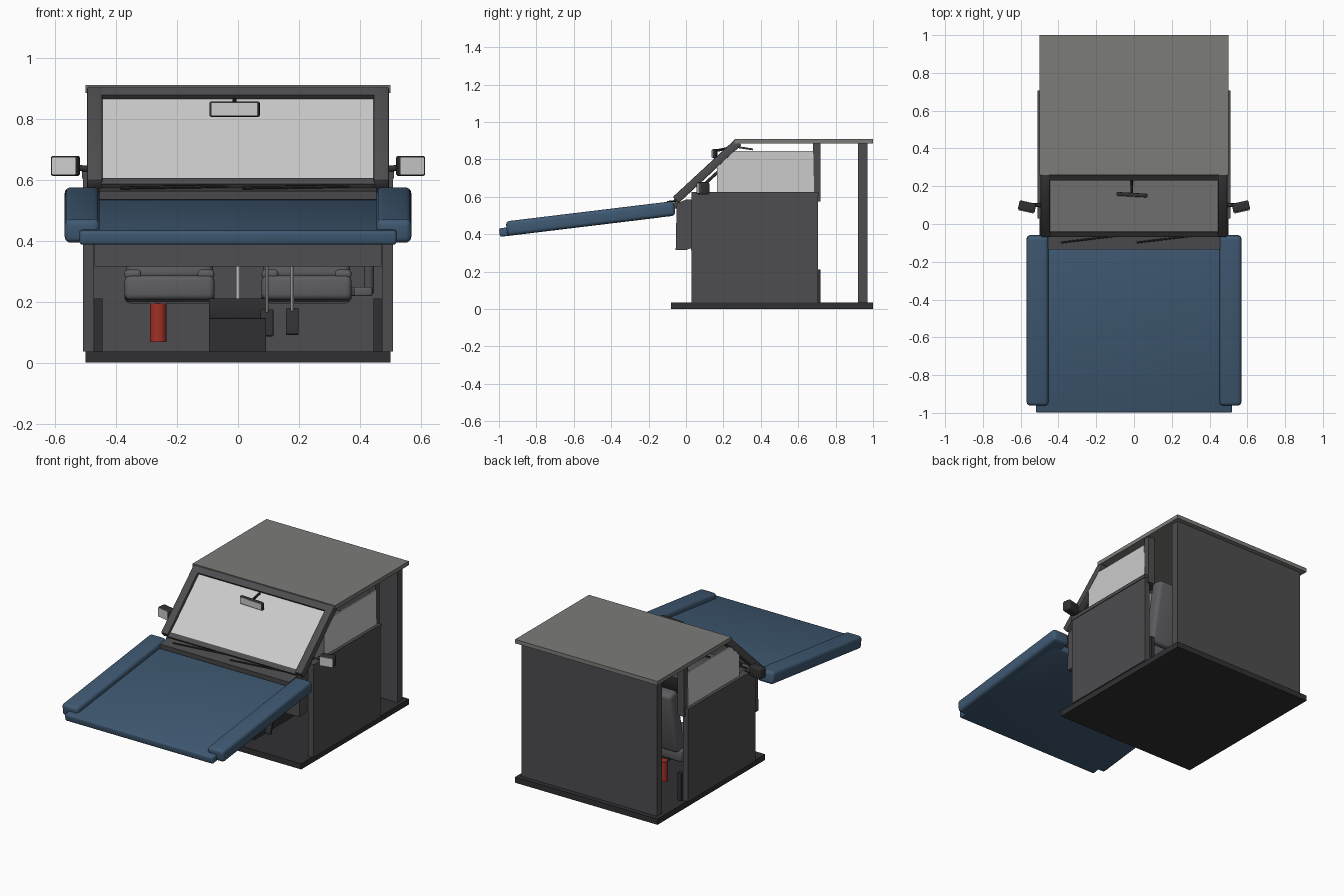
import bpy, bmesh, math
from mathutils import Vector, Matrix

if "Cube" in bpy.data.objects:
    bpy.data.objects.remove(bpy.data.objects["Cube"])

COLORS = {"blue": (0.05, 0.1, 0.17), "red": (0.35, 0.03, 0.02), "dark": (0.03, 0.03, 0.033),
          "grey": (0.075, 0.075, 0.08), "seat": (0.11, 0.11, 0.12), "roof": (0.2, 0.2, 0.19),
          "glass": (0.6, 0.6, 0.6)}
MATS = {}
for key, c in COLORS.items():
    MATS[key] = bpy.data.materials.new(key)
    MATS[key].diffuse_color = (*c, 1)


def finish(name, bm, mat):
    bmesh.ops.recalc_face_normals(bm, faces=bm.faces)
    me = bpy.data.meshes.new(name)
    bm.to_mesh(me)
    bm.free()
    me.materials.append(MATS[mat])
    for p in me.polygons:
        p.use_smooth = True
    me.set_sharp_from_angle(angle=math.radians(35))
    ob = bpy.data.objects.new(name, me)
    bpy.context.collection.objects.link(ob)
    return ob


def box(name, center, size, mat="grey", tilt=0, turn=0, bevel=0.0, seg=3):
    bm = bmesh.new()
    bmesh.ops.create_cube(bm, size=1)
    bmesh.ops.scale(bm, vec=size, verts=bm.verts)
    if bevel:
        bmesh.ops.bevel(bm, geom=bm.edges[:], offset=bevel, segments=seg, profile=0.5, affect='EDGES')
    m = Matrix.Translation(center) @ Matrix.Rotation(turn, 4, 'Z') @ Matrix.Rotation(tilt, 4, 'X')
    bmesh.ops.transform(bm, matrix=m, verts=bm.verts)
    return finish(name, bm, mat)


def span(name, x, y, z, mat="grey", bevel=0.0):
    c = [(a + b) / 2 for a, b in (x, y, z)]
    s = [abs(b - a) for a, b in (x, y, z)]
    return box(name, c, s, mat, bevel=bevel)


def rod(name, a, b, r, mat="grey", n=16):
    a, b = Vector(a), Vector(b)
    d = b - a
    bm = bmesh.new()
    bmesh.ops.create_cone(bm, cap_ends=True, segments=n, radius1=r, radius2=r, depth=d.length)
    m = Matrix.Translation((a + b) / 2) @ d.to_track_quat('Z', 'Y').to_matrix().to_4x4()
    bmesh.ops.transform(bm, matrix=m, verts=bm.verts)
    return finish(name, bm, mat)


def extrude_yz(name, pts, x0, x1, mat="grey"):
    bm = bmesh.new()
    f = bm.faces.new([bm.verts.new((x0, y, z)) for y, z in pts])
    r = bmesh.ops.extrude_face_region(bm, geom=[f])
    vs = [v for v in r["geom"] if isinstance(v, bmesh.types.BMVert)]
    bmesh.ops.translate(bm, vec=(x1 - x0, 0, 0), verts=vs)
    return finish(name, bm, mat)


# Shell: floor, rear wall, roof
span("floor", (-.5, .5), (-.08, 1), (0, .036), "dark")
span("rear_wall", (-.475, .475), (.92, .97), (.036, .886))
span("roof", (-.5, .5), (.26, 1), (.885, .91), "roof")

# Windscreen with frame
WS = math.atan2(.31, .335)
box("windscreen", (0, .113, .738), (.9, .43, .008), "glass", WS)
box("windscreen_header", (0, .262, .877), (.98, .045, .042), "grey", WS)
box("windscreen_sill", (0, -.045, .585), (.9, .03, .03), "grey", WS)

# Cowl and dashboard
box("cowl", (0, -.088, .55), (.91, .09, .035), "grey", .12)
extrude_yz("dashboard", [(-.055, .315), (.0, .315), (.08, .345), (.15, .42), (.18, .5), (.16, .56),
                         (.1, .59), (0, .585), (-.05, .565)], -.47, .47, "grey")

# Raised hood with side rails
HT = math.radians(6.9)
box("hood_panel", (-.0, -.563, .461), (1.04, .875, .046), "blue", HT, bevel=.01)

for s, side in ((-1, "left"), (1, "right")):
    box("hood_rail_" + side, (s * .511, -.51, .484), (.115, .905, .078), "blue", HT, bevel=.02, seg=4)
    # Windscreen pillar, door, door trim, side window, middle pillar
    box("windscreen_pillar_" + side, (s * .47, .113, .738), (.05, .457, .045), "grey", WS, bevel=.006, seg=2)
    span("door_" + side, (s * .472, s * .508), (.03, .705), (.036, .606))
    span("door_trim_" + side, (s * .468, s * .512), (.03, .708), (.604, .626))
    extrude_yz("side_window_" + side, [(.165, .624), (.685, .624), (.68, .845), (.215, .845), (.165, .8)],
               s * .484, s * .492, "glass")
    span("middle_pillar_" + side, (s * .445, s * .49), (.68, .72), (.575, .886))
    span("pillar_foot_" + side, (s * .445, s * .47), (.69, .72), (.036, .21), "dark")
    rod("grab_handle_" + side, (s * .452, .09, .66), (s * .452, .2, .76), .008, "dark")
    # Side mirror: stem, housing, glass
    rod("mirror_stem_" + side, (s * .49, .1, .635), (s * .535, .1, .64), .01, "dark")
    box("mirror_housing_" + side, (s * .566, .092, .645), (.09, .05, .066), "dark", turn=s * .22, bevel=.008)
    box("mirror_glass_" + side, (s * .572, .067, .645), (.08, .006, .056), "glass", turn=s * .22)
    # Seat: cushion, backrest, headrest, rails
    x = s * .225
    box("seat_cushion_" + side, (x, .42, .24), (.295, .32, .08), "seat", -.04, bevel=.018)
    box("seat_back_" + side, (x, .605, .465), (.285, .085, .4), "seat", -.2, bevel=.022)
    for e in (-1, 1):
        box("seat_bolster_" + side, (x + e * .12, .41, .29), (.055, .28, .03), "seat", bevel=.012)
    # Wiper and sun visor
    rod("wiper_" + side, (s * .2 - .185, -.098, .573), (s * .2 + .165, -.055, .578), .005, "dark", 8)
    box("sun_visor_" + side, (s * .22, .3, .862), (.3, .12, .01), "grey", -.15, bevel=.003, seg=2)

# Rear-view mirror ahead of the windscreen
box("inner_mirror_housing", (-.011, .155, .831), (.165, .02, .05), "dark", turn=-.06, bevel=.006)
box("inner_mirror_glass", (-.011, .144, .831), (.152, .004, .04), "glass", turn=-.06)
rod("inner_mirror_stem", (-.012, .155, .845), (-.012, .235, .862), .007, "dark", 10)

# Centre console with gear lever
extrude_yz("console", [(.03, .036), (.03, .145), (.12, .15), (.2, .21), (.56, .21), (.56, .036)],
           -.095, .092, "dark")
rod("gear_lever", (0, .25, .2), (0, .23, .34), .007, "glass", 12)
bm = bmesh.new()
bmesh.ops.create_uvsphere(bm, u_segments=16, v_segments=10, radius=.018,
                          matrix=Matrix.Translation((0, .23, .345)))
finish("gear_knob", bm, "dark")

# Pedals
for px, zz in ((.095, .13), (.178, .135)):
    box("pedal", (px, .06, zz), (.042, .015, .09), "dark", -.3, bevel=.004)
    rod("pedal_arm", (px, .05, zz + .035), (px, .03, .34), .005, "glass", 8)

# Steering column and wheel
axis = Vector((0, .85, .5)).normalized()
hub = Vector((.225, .27, .53))
rod("steering_column", hub - axis * .17, hub, .022, "dark")
rod("steering_hub", hub - axis * .012, hub + axis * .015, .035, "dark", 20)
bpy.ops.mesh.primitive_torus_add(major_radius=.115, minor_radius=.011, major_segments=36, minor_segments=10,
                                 location=hub, rotation=axis.to_track_quat('Z', 'Y').to_euler())
wheel = bpy.context.object
wheel.name = "steering_wheel"
wheel.data.materials.append(MATS["dark"])
bpy.ops.object.shade_smooth()
up = Vector((0, -axis.z, axis.y))
for a in (0, math.pi, -math.pi / 2):
    d = Vector((1, 0, 0)) * math.cos(a) + up * math.sin(a)
    rod("steering_spoke", hub, hub + d * .115, .008, "dark", 8)

# Extinguisher, hand brake and its bracket
rod("extinguisher", (-.262, .6, .068), (-.262, .6, .195), .027, "red", 24)
box("hand_brake", (.405, .36, .233), (.06, .09, .03), "seat", turn=.15, bevel=.006)
rod("hand_brake_grip", (.43, .37, .23), (.43, .34, .32), .016, "seat")

for m in bpy.data.materials:
    if m.users and not m.is_grease_pencil:
        m.use_nodes = True
        m.node_tree.nodes["Principled BSDF"].inputs["Base Color"].default_value = m.diffuse_color
